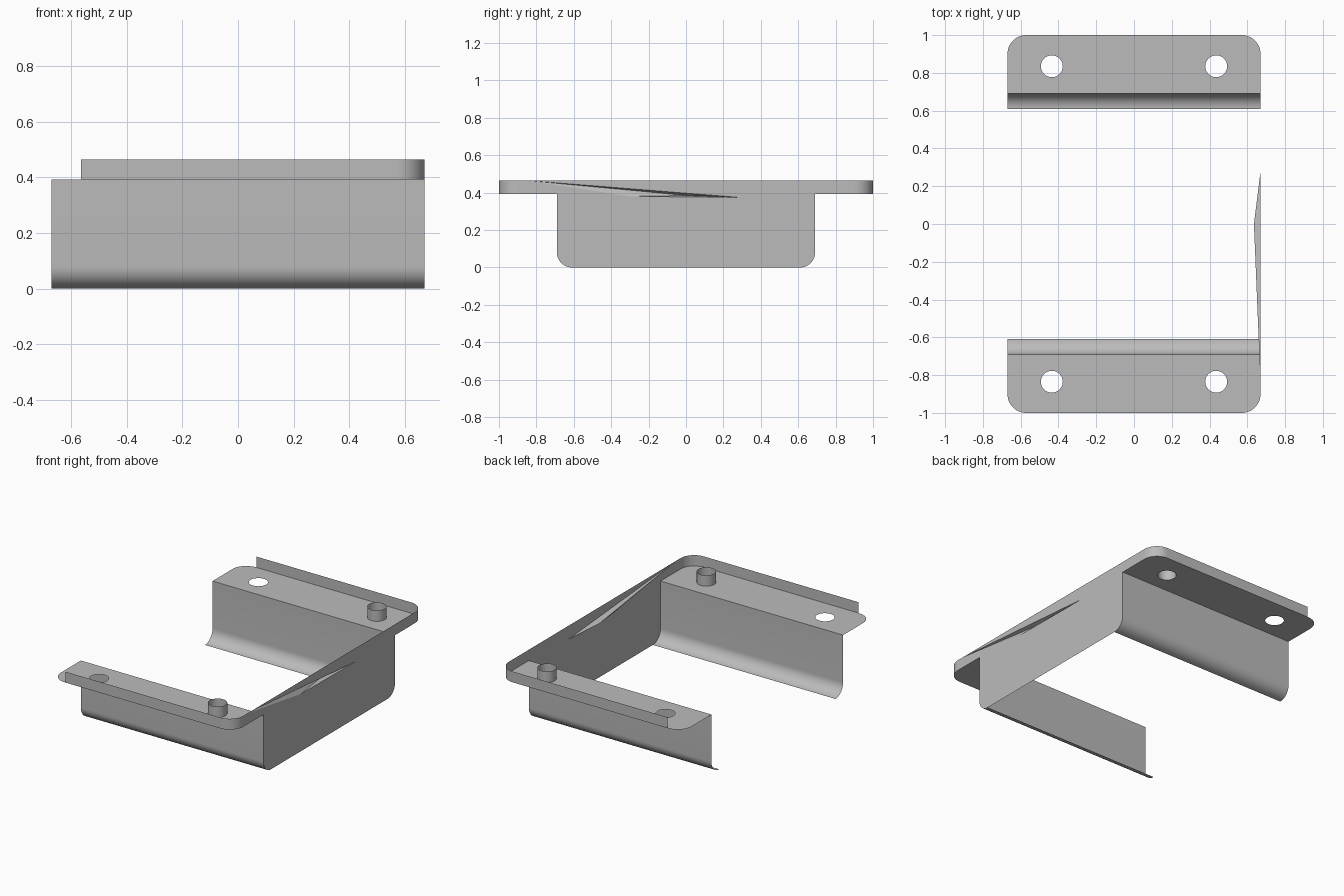
import bpy, bmesh
from math import sin, cos, pi
from mathutils import Vector

cube = bpy.data.objects.get("Cube")
if cube:
    bpy.data.objects.remove(cube)

steel = bpy.data.materials.new("steel_grey")
steel.use_nodes = True
steel.diffuse_color = (0.5, 0.5, 0.5, 1)
steel.node_tree.nodes["Principled BSDF"].inputs["Base Color"].default_value = (0.5, 0.5, 0.5, 1)

HX, WALL, SHELF, TOP = 0.67, 0.69, 0.393, 0.465
BEND, CORNER, HOLE_X, HOLE_Y, HOLE_R = 0.08, 0.1, 0.435, 0.835, 0.058


def arc(cx, cy, r, a0, a1, n=12):
    """Points on an arc, angles in quarter turns."""
    angles = [(a0 + (a1 - a0) * i / n) * pi / 2 for i in range(n + 1)]
    return [(cx + r * cos(a), cy + r * sin(a)) for a in angles]


def finish(name, bm, smooth, facing):
    """Turn the sheet so its first face looks along facing, then make the object."""
    bm.normal_update()
    bm.faces.ensure_lookup_table()
    if bm.faces[0].normal.dot(Vector(facing)) < 0:
        bmesh.ops.reverse_faces(bm, faces=bm.faces[:])
    mesh = bpy.data.meshes.new(name)
    bm.to_mesh(mesh)
    bm.free()
    mesh.materials.append(steel)
    ob = bpy.data.objects.new(name, mesh)
    bpy.context.collection.objects.link(ob)
    if smooth:
        mesh.polygons.foreach_set("use_smooth", [True] * len(mesh.polygons))
    return ob


def strip(name, path, sweep, facing):
    """Sweep a path straight along a vector as a thin sheet."""
    bm = bmesh.new()
    a = [bm.verts.new(p) for p in path]
    b = [bm.verts.new(Vector(p) + Vector(sweep)) for p in path]
    for i in range(len(path) - 1):
        bm.faces.new((a[i], a[i + 1], b[i + 1], b[i]))
    bmesh.ops.remove_doubles(bm, verts=bm.verts[:], dist=1e-5)
    return finish(name, bm, True, facing)


def flange(name, s):
    """Flat shelf with rounded outer corners and two bolt holes."""
    outline = [(-HX, WALL), (HX, WALL)]
    outline += arc(HX - CORNER, 1 - CORNER, CORNER, 0, 1)
    outline += arc(CORNER - HX, 1 - CORNER, CORNER, 1, 2)
    loops = [outline] + [arc(x, HOLE_Y, HOLE_R, 0, 4, 32)[:-1] for x in (-HOLE_X, HOLE_X)]
    bm = bmesh.new()
    for loop in loops:
        vs = [bm.verts.new((x, s * y, SHELF)) for x, y in loop]
        for i, v in enumerate(vs):
            bm.edges.new((v, vs[(i + 1) % len(vs)]))
    bmesh.ops.triangle_fill(bm, edges=bm.edges[:], use_beauty=True, normal=(0, 0, 1))
    return finish(name, bm, False, (0, 0, 1))


# Both sides: shelf, bent wall, raised rim and bolt collar
for side, s in (("front", -1), ("back", 1)):
    flange(side + "_flange", s)

    bend = [(WALL, SHELF)] + arc(WALL - BEND, BEND, BEND, 0, -1)
    strip(side + "_side_wall", [(-HX, s * y, z) for y, z in bend], (2 * HX, 0, 0), (0, s, 0))

    rim = [(-0.565, 1)] + arc(HX - CORNER, 1 - CORNER, CORNER, 1, 0)
    strip(side + "_rim", [(x, s * y, SHELF) for x, y in rim], (0, 0, TOP - SHELF), (0, s, 0))

    ring = arc(HOLE_X, HOLE_Y, HOLE_R, 0, 4, 32)
    strip(side + "_bolt_collar", [(x, s * y, SHELF) for x, y in ring], (0, 0, TOP - SHELF), (1, 0, 0))

# End wall with rounded lower corners and a shallow crease near its top edge
bm = bmesh.new()


def point(y, z, x=HX):
    return bm.verts.new((x, y, z))


crease_top, crease_low, crease_end = point(-0.85, TOP), point(-0.3, 0.38), point(0.28, 0.375)
crease_deep = point(0, 0.385, 0.635)
shoulder = point(WALL, SHELF)
rim_end = 1 - CORNER
lower = [point(-rim_end, TOP), point(-rim_end, SHELF), point(-WALL, SHELF)]
lower += [point(y, z) for y, z in arc(BEND - WALL, BEND, BEND, 2, 3)]
lower += [point(y, z) for y, z in arc(WALL - BEND, BEND, BEND, 3, 4)]
bm.faces.new(lower + [shoulder, crease_end, crease_low, crease_top])
bm.faces.new((crease_top, crease_end, shoulder, point(rim_end, SHELF), point(rim_end, TOP)))
for a, b in ((crease_end, crease_top), (crease_top, crease_low), (crease_low, crease_end)):
    bm.faces.new((a, b, crease_deep))
finish("end_wall", bm, False, (1, 0, 0))
